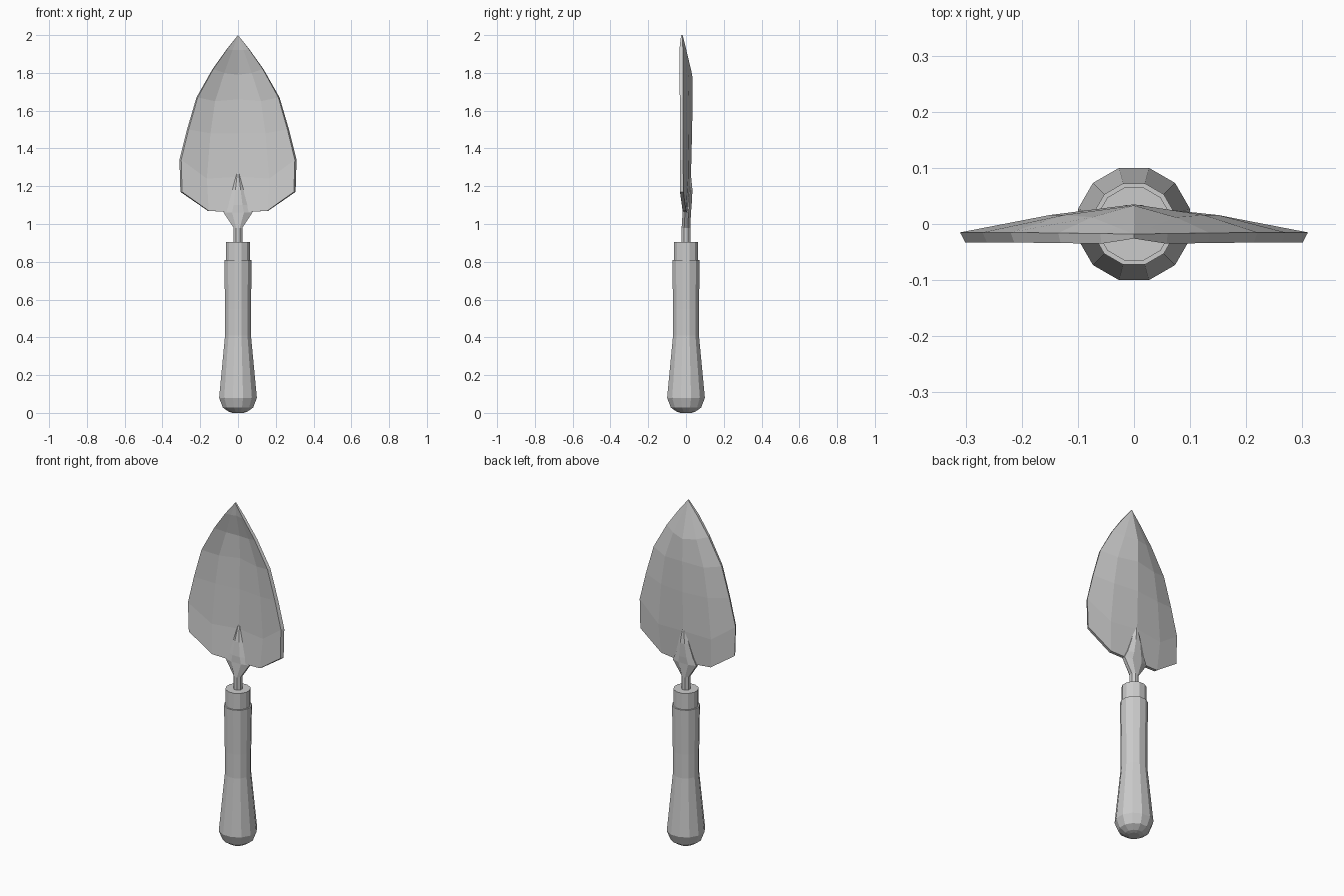
import bpy, bmesh, math

if "Cube" in bpy.data.objects:
    bpy.data.objects.remove(bpy.data.objects["Cube"])

grey = bpy.data.materials.new("light grey")
grey.diffuse_color = (0.6, 0.6, 0.6, 1)
grey.use_nodes = True
grey.node_tree.nodes["Principled BSDF"].inputs["Base Color"].default_value = grey.diffuse_color


def finish(bm, name):
    bmesh.ops.remove_doubles(bm, verts=bm.verts, dist=0.0005)
    bmesh.ops.recalc_face_normals(bm, faces=bm.faces)
    me = bpy.data.meshes.new(name)
    bm.to_mesh(me)
    bm.free()
    me.materials.append(grey)
    ob = bpy.data.objects.new(name, me)
    bpy.context.collection.objects.link(ob)
    return ob


def loft(name, sections, sides):
    """Skin elliptical sections given as (z, rx, ry, centre y)."""
    bm = bmesh.new()
    rings = []
    for z, rx, ry, cy in sections:
        ring = []
        for i in range(sides):
            a = 2 * math.pi * (i + 0.5) / sides
            ring.append(bm.verts.new((rx * math.cos(a), cy + ry * math.sin(a), z)))
        rings.append(ring)
    for a, b in zip(rings, rings[1:]):
        for i in range(sides):
            j = (i + 1) % sides
            bm.faces.new((a[i], a[j], b[j], b[i]))
    bm.faces.new(rings[0])
    bm.faces.new(rings[-1])
    return finish(bm, name)


# Handle: twelve-sided grip with a swollen rounded end
grip = [(0, .03), (.006, .05), (.028, .083), (.08, .1035), (.41, .071), (.55, .071), (.81, .075)]
loft("handle", [(z, r, r, 0) for z, r in grip], 12)

# Ferrule collar
loft("ferrule", [(z, .067, .067, 0) for z in (.80, .905)], 12)

# Neck: thin rod that flares and tapers onto the blade
loft("neck", [(.89, .025, .025, 0), (.98, .025, .025, 0), (1.06, .082, .024, .004),
              (1.10, .062, .026, .006), (1.18, .036, .024, .012), (1.27, .010, .010, .016)], 8)

# Blade: dished leaf; each row holds (x, y, z) at centre, middle and edge of the back
rows = [
    [(0, .012, 1.06), (.16, .000, 1.07), (.305, -.014, 1.17)],
    [(0, .026, 1.25), (.17, .012, 1.24), (.31, -.015, 1.34)],
    [(0, .032, 1.48), (.15, .016, 1.48), (.27, -.015, 1.50)],
    [(0, .035, 1.66), (.125, .016, 1.65), (.22, -.015, 1.67)],
    [(0, .033, 1.79), (.075, .012, 1.80), (.135, -.016, 1.82)],
    [(0, .002, 1.92), (.03, -.006, 1.92), (.06, -.017, 1.925)],
    [(0, -.018, 2.0)] * 3,
]
bm = bmesh.new()


def skin(front):
    grid = []
    for r, row in enumerate(rows):
        line = []
        for u in range(-2, 3):
            x, y, z = row[abs(u)]
            x = math.copysign(x, u)
            if front:
                x *= 0.97
                y -= .008 if r == len(rows) - 1 else .018
            line.append(bm.verts.new((x, y, z)))
        grid.append(line)
    for a, b in zip(grid, grid[1:]):
        for i in range(4):
            bm.faces.new((a[i], a[i + 1], b[i + 1], b[i]))
    return grid


back, front = skin(False), skin(True)


def rim(g):
    return g[0] + [r[-1] for r in g[1:]] + [r[0] for r in g[-2:0:-1]]


rb, rf = rim(back), rim(front)
for i in range(len(rb)):
    j = (i + 1) % len(rb)
    bm.faces.new((rb[i], rb[j], rf[j], rf[i]))
finish(bm, "blade")
